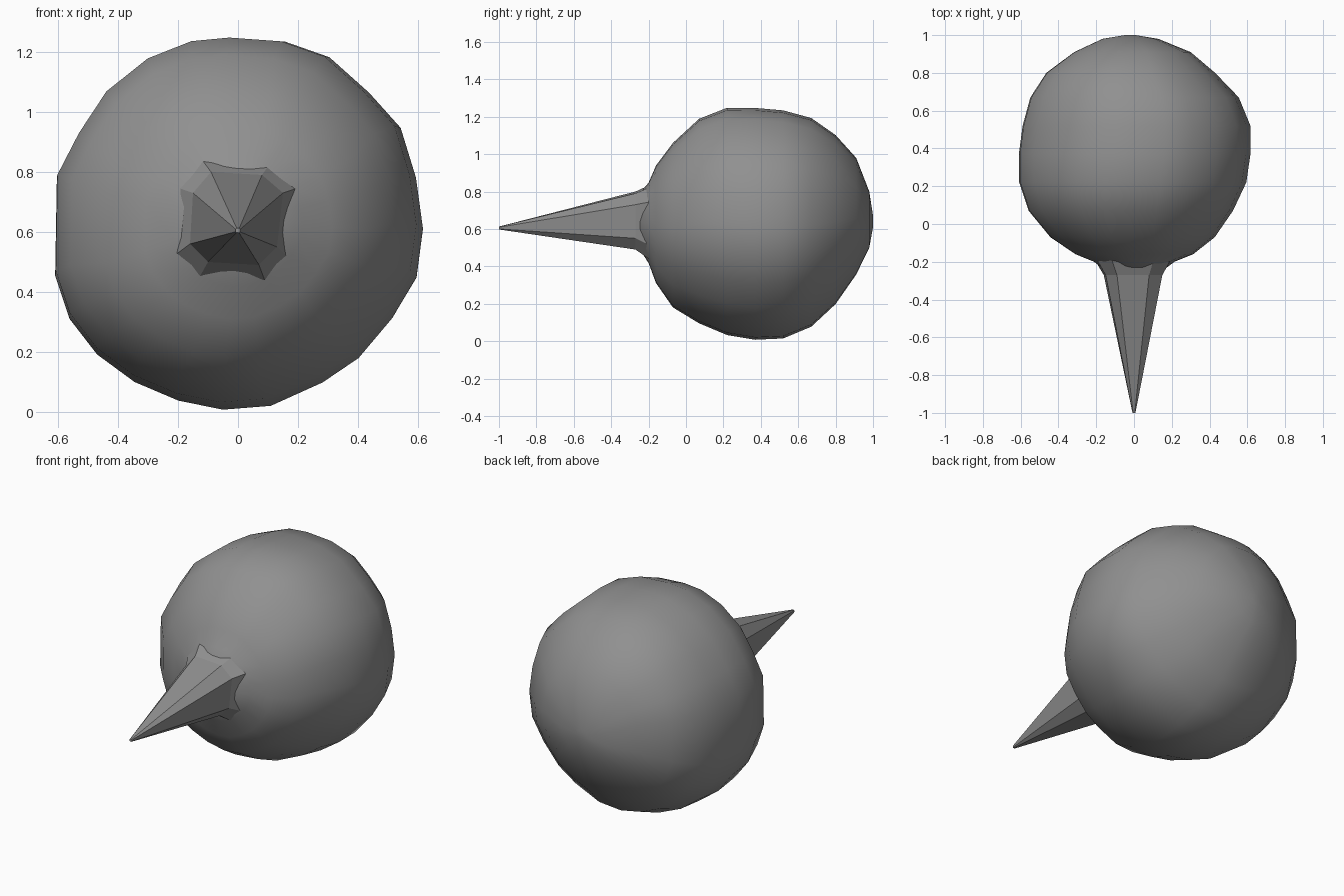
import bpy, bmesh
from mathutils import Vector

cube = bpy.data.objects.get("Cube")
if cube:
    bpy.data.objects.remove(cube, do_unlink=True)

GREY = 0.28
grey = bpy.data.materials.new("mid grey")
grey.use_nodes = True
grey.diffuse_color = (GREY, GREY, GREY, 1)
grey.node_tree.nodes["Principled BSDF"].inputs["Base Color"].default_value = (GREY, GREY, GREY, 1)


def loft(name, rings, smooth):
    """Skin a stack of closed rings of equal length and cap both ends."""
    bm = bmesh.new()
    loops = [[bm.verts.new(p) for p in ring] for ring in rings]
    for a, b in zip(loops, loops[1:]):
        for i in range(len(a)):
            j = (i + 1) % len(a)
            bm.faces.new((a[i], a[j], b[j], b[i]))
    bm.faces.new(loops[0])
    bm.faces.new(loops[-1][::-1])
    bmesh.ops.recalc_face_normals(bm, faces=bm.faces)
    for f in bm.faces:
        f.smooth = smooth
    mesh = bpy.data.meshes.new(name)
    bm.to_mesh(mesh)
    bm.free()
    mesh.materials.append(grey)
    obj = bpy.data.objects.new(name, mesh)
    bpy.context.collection.objects.link(obj)


# Lumpy cross-section of the body, seen along its axis
RADIUS = 0.625
section = [Vector((x, z - RADIUS)) for x, z in (
    (-0.02, 1.25), (0.16, 1.24), (0.31, 1.19), (0.44, 1.065), (0.55, 0.95),
    (0.595, 0.78), (0.62, 0.61), (0.6, 0.445), (0.51, 0.31), (0.4, 0.18),
    (0.28, 0.1), (0.11, 0.015), (-0.05, 0.0), (-0.2, 0.03), (-0.35, 0.09),
    (-0.48, 0.18), (-0.575, 0.3), (-0.62, 0.45), (-0.61, 0.78),
    (-0.53, 0.92), (-0.44, 1.065), (-0.3, 1.18), (-0.15, 1.24))]


def body_ring(y, r, x, z):
    """Section scaled to radius r, with its lumps softened."""
    ring = []
    for p in section:
        size = r * (1 + 0.7 * (p.length / RADIUS - 1))
        d = p.normalized() * size
        ring.append((x + d.x, y, z + d.y))
    return ring


# Round body from neck to back: (y, radius, centre x, centre z)
profile = [(-0.26, 0.135, 0, 0.645), (-0.2, 0.215, 0, 0.632), (-0.16, 0.315, 0, 0.625),
           (-0.07, 0.44, -0.01, 0.62), (0.07, 0.547, -0.02, 0.642),
           (0.22, 0.608, -0.01, 0.64), (0.37, 0.62, 0, 0.627),
           (0.52, 0.61, 0.01, 0.624), (0.67, 0.558, 0, 0.635),
           (0.8, 0.452, -0.02, 0.65), (0.91, 0.312, -0.01, 0.668),
           (0.98, 0.15, -0.02, 0.65), (1.0, 0.03, -0.02, 0.64)]
loft("round_body", [body_ring(*p) for p in profile], True)

# Long faceted spike, flared where it meets the body
outline = [(0.15, 0.73), (0.08, 0.79), (-0.09, 0.80), (-0.15, 0.73),
           (-0.16, 0.56), (-0.10, 0.50), (0.07, 0.49), (0.13, 0.55)]


def spike_ring(y, scale, z):
    return [(px * scale, y, z + (pz - 0.645) * scale) for px, pz in outline]


loft("front_spike", [spike_ring(-0.19, 1.3, 0.635), spike_ring(-0.27, 1, 0.645),
                     spike_ring(-1.0, 0.05, 0.605)], False)
